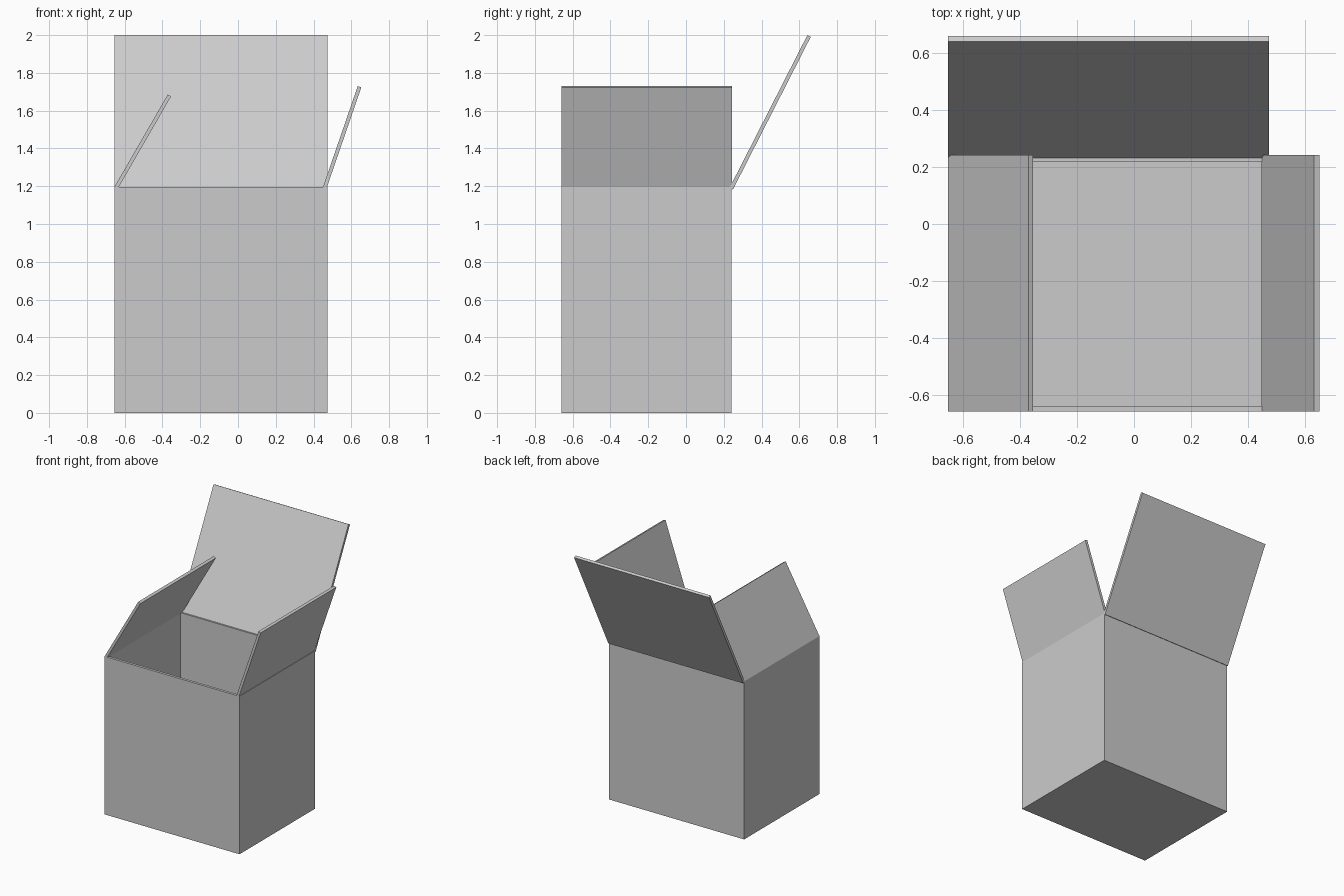
import bpy
from math import radians, sin, cos
from mathutils import Vector

if "Cube" in bpy.data.objects:
    bpy.data.objects.remove(bpy.data.objects["Cube"])

T = 0.02                                   # cardboard thickness
X0, X1, Y0, Y1, H = -0.655, 0.475, -0.66, 0.24, 1.195


def prism(name, ring, offset):
    """Extrude a four-point outline along an offset."""
    a = [Vector(p) for p in ring]
    verts = a + [p + Vector(offset) for p in a]
    faces = [(3, 2, 1, 0), (4, 5, 6, 7)]
    faces += [(i, (i + 1) % 4, (i + 1) % 4 + 4, i + 4) for i in range(4)]
    me = bpy.data.meshes.new(name)
    me.from_pydata(verts, [], faces)
    import bmesh
    bm = bmesh.new()
    bm.from_mesh(me)
    bmesh.ops.recalc_face_normals(bm, faces=bm.faces)
    bm.to_mesh(me)
    bm.free()
    ob = bpy.data.objects.new(name, me)
    bpy.context.collection.objects.link(ob)
    return ob


def slab(name, xa, xb, ya, yb, za, zb):
    return prism(name, [(xa, ya, za), (xb, ya, za), (xb, yb, za), (xa, yb, za)],
                 (0, 0, zb - za))


def flap(name, axis, hinge, length, tilt, start, end):
    """Tilted panel; hinge is its left/lower corner (across, z), tilt from vertical."""
    t = radians(tilt)
    u, n = Vector((sin(t), cos(t))), Vector((cos(t), -sin(t)))
    h = Vector(hinge)
    pts = [h, h + n * T, h + n * T + u * length, h + u * length]
    if axis == 'y':
        return prism(name, [(p.x, start, p.y) for p in pts], (0, end - start, 0))
    return prism(name, [(start, p.x, p.y) for p in pts], (end - start, 0, 0))


# Box body: floor and four walls
slab("floor", X0, X1, Y0, Y1, 0, T)
slab("front_wall", X0, X1, Y0, Y0 + T, T, H)
slab("back_wall", X0, X1, Y1 - T, Y1, T, H)
slab("left_wall", X0, X0 + T, Y0 + T, Y1 - T, T, H)
slab("right_wall", X1 - T, X1, Y0 + T, Y1 - T, T, H)

# Open lid flaps
flap("left_flap", 'y', (-0.655, 1.195), 0.566, 30, Y0, 0.243)
flap("right_flap", 'y', (0.448, 1.19), 0.571, 19, Y0, 0.243)
flap("back_flap", 'x', (0.231, 1.192), 0.907, 27, X0, X1)
